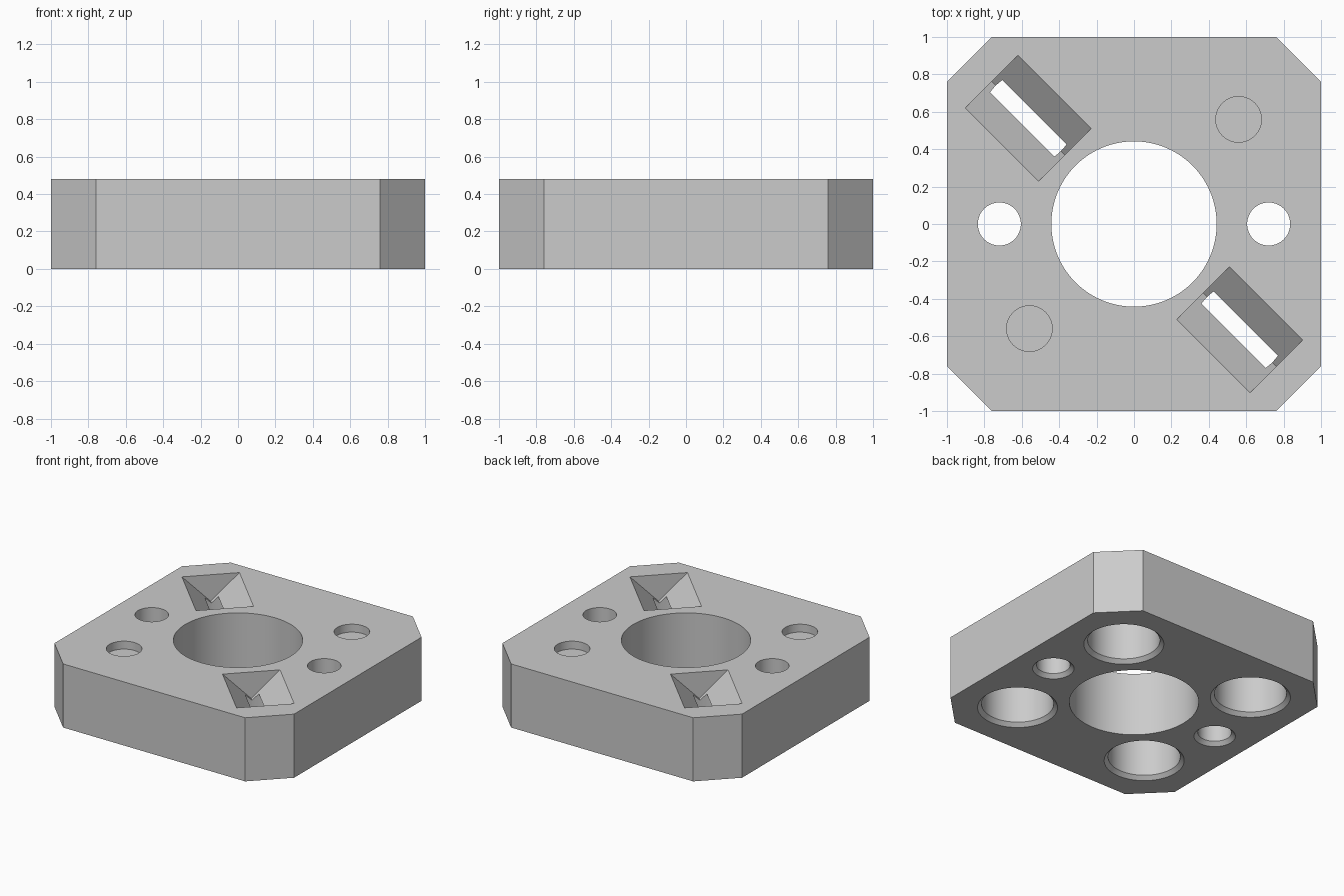
import bpy, bmesh
from math import pi, sin, cos, radians
from mathutils import Matrix

H = 0.48          # plate height
CORNER = 0.76     # where the corner cuts start
E = 0.02          # cutter overshoot
RIM = 0.027       # chamfer under the holes
DIAG = 0.565      # offset of the corner features

cube = bpy.data.objects.get("Cube")
if cube:
    bpy.data.objects.remove(cube, do_unlink=True)

grey = bpy.data.materials.new("plain grey")
grey.use_nodes = True
grey.diffuse_color = (0.6, 0.6, 0.6, 1)
grey.node_tree.nodes["Principled BSDF"].inputs["Base Color"].default_value = (0.6, 0.6, 0.6, 1)


def loft(name, rings, matrix=Matrix()):
    """Closed solid through equal-length rings of points."""
    bm = bmesh.new()
    loops = [[bm.verts.new(matrix @ Matrix.Translation(p).to_translation()) for p in ring]
             for ring in rings]
    for a, b in zip(loops, loops[1:]):
        for i in range(len(a)):
            j = (i + 1) % len(a)
            bm.faces.new((a[i], a[j], b[j], b[i]))
    bm.faces.new(loops[0])
    bm.faces.new(loops[-1])
    bmesh.ops.recalc_face_normals(bm, faces=bm.faces)
    mesh = bpy.data.meshes.new(name)
    bm.to_mesh(mesh)
    bm.free()
    mesh.materials.append(grey)
    obj = bpy.data.objects.new(name, mesh)
    bpy.context.collection.objects.link(obj)
    return obj


def round_cutter(name, x, y, profile, n=64):
    """Turned solid from (radius, height) pairs."""
    return loft(name, [[(x + r * cos(2 * pi * i / n), y + r * sin(2 * pi * i / n), z)
                        for i in range(n)] for r, z in profile])


def chamfered(r, top):
    return [(r + RIM + E, -E), (r, RIM), (r, top)]


# Square plate with cut corners
outline = [(CORNER, -1), (1, -CORNER), (1, CORNER), (CORNER, 1),
           (-CORNER, 1), (-1, CORNER), (-1, -CORNER), (-CORNER, -1)]
plate = loft("plate", [[(x, y, z) for x, y in outline] for z in (0, H)])

# Central bore
cutters = [round_cutter("centre_bore", 0, 0, [(0.442, -E), (0.442, H + E)], 96)]

for s in (-1, 1):
    # Through holes at the sides
    cutters.append(round_cutter("side_hole", 0.72 * s, 0, chamfered(0.115, H + E)))
    # Shallow round recesses on top
    cutters.append(round_cutter("top_recess", DIAG * s * 0.99, DIAG * s * 0.99,
                                [(0.122, H - 0.06), (0.122, H + E)]))
    # Deep blind bores from below at all four corners
    for t in (-1, 1):
        cutters.append(round_cutter("corner_bore", DIAG * s, DIAG * t, chamfered(0.247, 0.327)))
    # V-shaped grooves that break into two of the bores
    place = Matrix.Translation((DIAG * s, -DIAG * s, 0)) @ Matrix.Rotation(radians(-45), 4, "Z")
    cutters.append(loft("v_groove", [[(x, -0.2 - E, H + E), (x, 0, H - 0.2), (x, 0.2 + E, H + E)]
                                     for x in (-0.277, 0.277)], place))

# Cut everything out of the plate
bpy.context.view_layer.objects.active = plate
for cutter in cutters:
    cutter.hide_render = True
    mod = plate.modifiers.new("cut", "BOOLEAN")
    mod.operation = "DIFFERENCE"
    mod.solver = "EXACT"
    mod.object = cutter
    bpy.ops.object.modifier_apply(modifier=mod.name)
    bpy.data.objects.remove(cutter, do_unlink=True)

bpy.ops.object.select_all(action="DESELECT")
plate.select_set(True)
bpy.ops.object.shade_smooth_by_angle(angle=radians(25))
